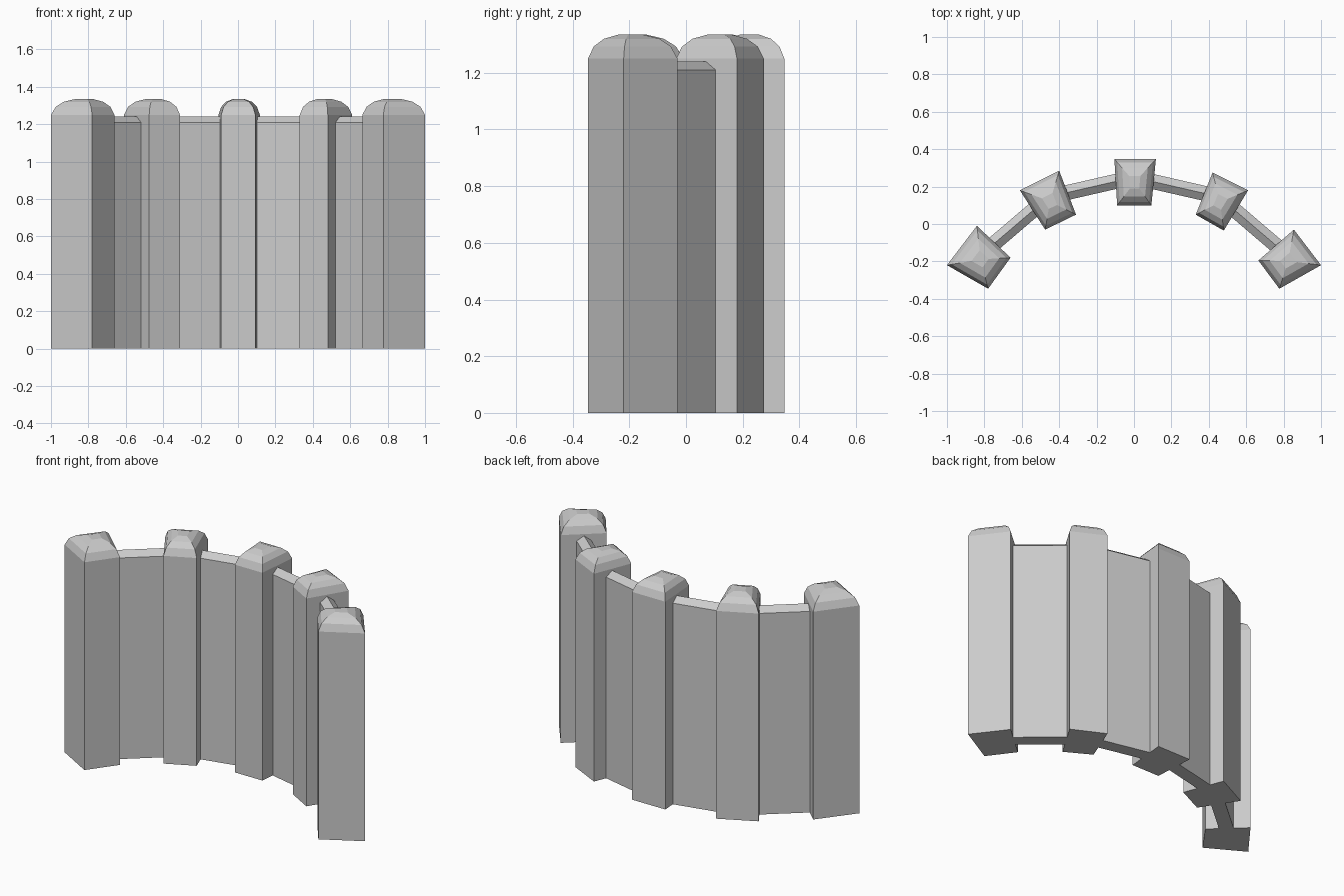
import bpy, bmesh
from mathutils import Vector

if "Cube" in bpy.data.objects:
    bpy.data.objects.remove(bpy.data.objects["Cube"])


def loft(name, rings):
    """Closed solid through a stack of equal-length rings."""
    bm = bmesh.new()
    loops = [[bm.verts.new(p) for p in ring] for ring in rings]
    n = len(loops[0])
    for a, b in zip(loops, loops[1:]):
        for i in range(n):
            j = (i + 1) % n
            bm.faces.new((a[i], a[j], b[j], b[i]))
    bm.faces.new(loops[0])
    bm.faces.new(loops[-1])
    bmesh.ops.recalc_face_normals(bm, faces=bm.faces)
    me = bpy.data.meshes.new(name)
    bm.to_mesh(me)
    bm.free()
    ob = bpy.data.objects.new(name, me)
    bpy.context.collection.objects.link(ob)
    return ob


# Post cap profile: (height, footprint scale)
PROFILE = [(0, 1), (1.25, 1), (1.293, 0.86), (1.32, 0.62), (1.335, 0.27)]


def post(name, foot):
    pts = [Vector((x, y, 0)) for x, y in foot]
    c = sum(pts, Vector()) / len(pts)
    loft(name, [[c + (p - c) * s + Vector((0, 0, z)) for p in pts]
                for z, s in PROFILE])


def wall(name, a, b, thick=0.08):
    """Panel from a to b with a shallow gabled top."""
    a, b = Vector((*a, 0)), Vector((*b, 0))
    d = (b - a).normalized()
    side = Vector((-d.y, d.x, 0)) * thick / 2
    section = [(-1, 0), (1, 0), (1, 1.21), (0, 1.24), (-1, 1.21)]
    loft(name, [[e + side * s + Vector((0, 0, z)) for s, z in section]
                for e in (a, b)])


# Five posts, each with a slightly irregular tapered footprint
post("left_end_post", [(-1, -0.22), (-0.78, -0.346), (-0.66, -0.18), (-0.84, -0.01)])
post("left_mid_post", [(-0.61, 0.18), (-0.475, -0.03), (-0.31, 0.05), (-0.40, 0.285)])
post("centre_post", [(-0.105, 0.347), (-0.09, 0.10), (0.093, 0.10), (0.117, 0.347)])
post("right_mid_post", [(0.42, 0.275), (0.33, 0.05), (0.48, -0.035), (0.61, 0.18)])
post("right_end_post", [(0.855, -0.03), (0.665, -0.195), (0.777, -0.346), (1, -0.22)])

# Gabled wall panels between posts
for side, s in (("left", -1), ("right", 1)):
    wall(side + "_inner_wall", (0, 0.25), (s * 0.45, 0.147))
    wall(side + "_outer_wall", (s * 0.485, 0.12), (s * 0.80, -0.149))
